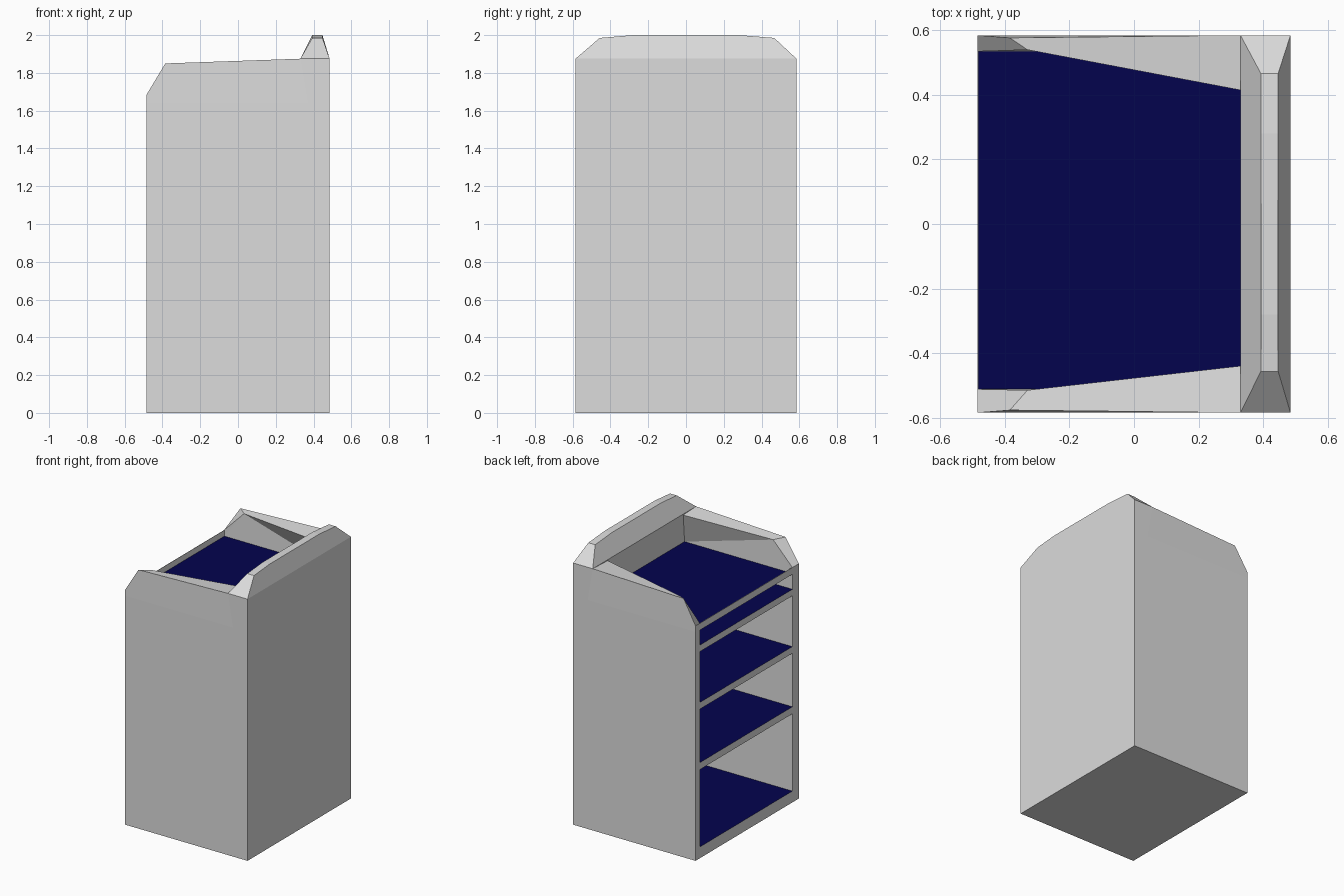
import bpy
import bmesh

if "Cube" in bpy.data.objects:
    bpy.data.objects.remove(bpy.data.objects["Cube"], do_unlink=True)


def material(name, rgb):
    mat = bpy.data.materials.new(name)
    mat.use_nodes = True
    color = (*rgb, 1.0)
    mat.diffuse_color = color
    mat.node_tree.nodes["Principled BSDF"].inputs["Base Color"].default_value = color
    return mat


GREY = material("light grey", (0.716, 0.716, 0.716))
BLUE = material("navy blue", (0.001, 0.001, 0.076))

# Main dimensions
FRONT, BACK, DEEP, INNER = -0.485, 0.485, 0.37, 0.33
SIDE, LEFT_IN, RIGHT_IN = 0.585, 0.535, -0.512
COUNTER, LIP_TOP, WALL_TOP = 1.64, 1.683, 1.875


def build(name, verts, faces, blue_top=False):
    """Make a flat-shaded object; optionally colour its upward faces blue."""
    bm = bmesh.new()
    vs = [bm.verts.new(v) for v in verts]
    for f in faces:
        bm.faces.new([vs[i] for i in f])
    bmesh.ops.recalc_face_normals(bm, faces=bm.faces)
    mesh = bpy.data.meshes.new(name)
    mesh.materials.append(GREY)
    if blue_top:
        mesh.materials.append(BLUE)
        for f in bm.faces:
            f.material_index = int(f.normal.z > 0.9)
    bm.to_mesh(mesh)
    bm.free()
    obj = bpy.data.objects.new(name, mesh)
    bpy.context.collection.objects.link(obj)
    return obj


def prism(name, profile, y0, y1, blue_top=False):
    """Extrude an x-z profile along y."""
    n = len(profile)
    verts = [(x, y, z) for y in (y0, y1) for x, z in profile]
    faces = [tuple(range(n)), tuple(range(n, 2 * n))]
    faces += [(i, (i + 1) % n, (i + 1) % n + n, i + n) for i in range(n)]
    return build(name, verts, faces, blue_top)


def box(name, xs, ys, zs, blue_top=False):
    (x0, x1), (z0, z1) = xs, zs
    return prism(name, [(x0, z0), (x1, z0), (x1, z1), (x0, z1)], *ys, blue_top)


# Cabinet carcass, open towards -x; the back leans inwards above the counter
box("left_side_panel", (FRONT, DEEP), (LEFT_IN, SIDE), (0, COUNTER))
box("right_side_panel", (FRONT, DEEP), (-SIDE, RIGHT_IN), (0, COUNTER))
prism("back_panel", [(DEEP, 0), (BACK, 0), (BACK, WALL_TOP),
                     (INNER, WALL_TOP), (DEEP, COUNTER)], -SIDE, SIDE)

# Shelves with blue upper faces, the topmost sunk behind a thin lip
shelves = {"floor_shelf": (0, 0.081), "lower_shelf": (0.635, 0.685),
           "middle_shelf": (1.068, 1.116), "upper_shelf": (1.48, 1.527),
           "counter_top": (1.634, COUNTER)}
for name, zs in shelves.items():
    box(name, (FRONT, DEEP), (RIGHT_IN, LEFT_IN), zs, blue_top=True)
box("counter_lip", (FRONT, FRONT + 0.003), (RIGHT_IN, LEFT_IN), (COUNTER, LIP_TOP))


# Side rims: sloping front end, inner face overhanging more towards the back
def side_rim(name, sign, front_y, mid_y, back_y):
    points = [(FRONT, front_y, COUNTER), (DEEP, front_y, COUNTER),
              (DEEP, SIDE, COUNTER), (FRONT, SIDE, COUNTER),
              (FRONT, front_y, LIP_TOP), (-0.33, mid_y, 1.84),
              (INNER, back_y, 1.868), (INNER, SIDE, WALL_TOP),
              (-0.385, SIDE - 0.008, 1.85), (FRONT, SIDE, LIP_TOP)]
    faces = [(0, 4, 5), (0, 5, 1), (1, 5, 6),        # inner face
             (3, 2, 7, 8, 9), (0, 4, 9, 3), (1, 6, 7, 2),
             (4, 5, 8, 9), (5, 6, 7, 8), (0, 1, 2, 3)]
    build(name, [(x, sign * y, z) for x, y, z in points], faces)


side_rim("left_rim", 1, LEFT_IN, 0.54, 0.415)
side_rim("right_rim", -1, -RIGHT_IN, 0.515, 0.44)

# Raised crest along the back, slightly bowed and bevelled at both ends
crest = [(x, y, WALL_TOP) for x in (INNER, BACK) for y in (-SIDE, SIDE)]
for y, z in ((-0.457, 1.985), (-0.28, 2.0), (0.28, 2.0), (0.467, 1.985)):
    crest += [(0.393, y, z), (0.447, y, z)]
crest_faces = [(0, 1, 10, 8, 6, 4), (2, 3, 11, 9, 7, 5),
               (0, 2, 5, 4), (1, 3, 11, 10)]
crest_faces += [(i, i + 1, i + 3, i + 2) for i in (4, 6, 8)]
build("back_crest", crest, crest_faces)
